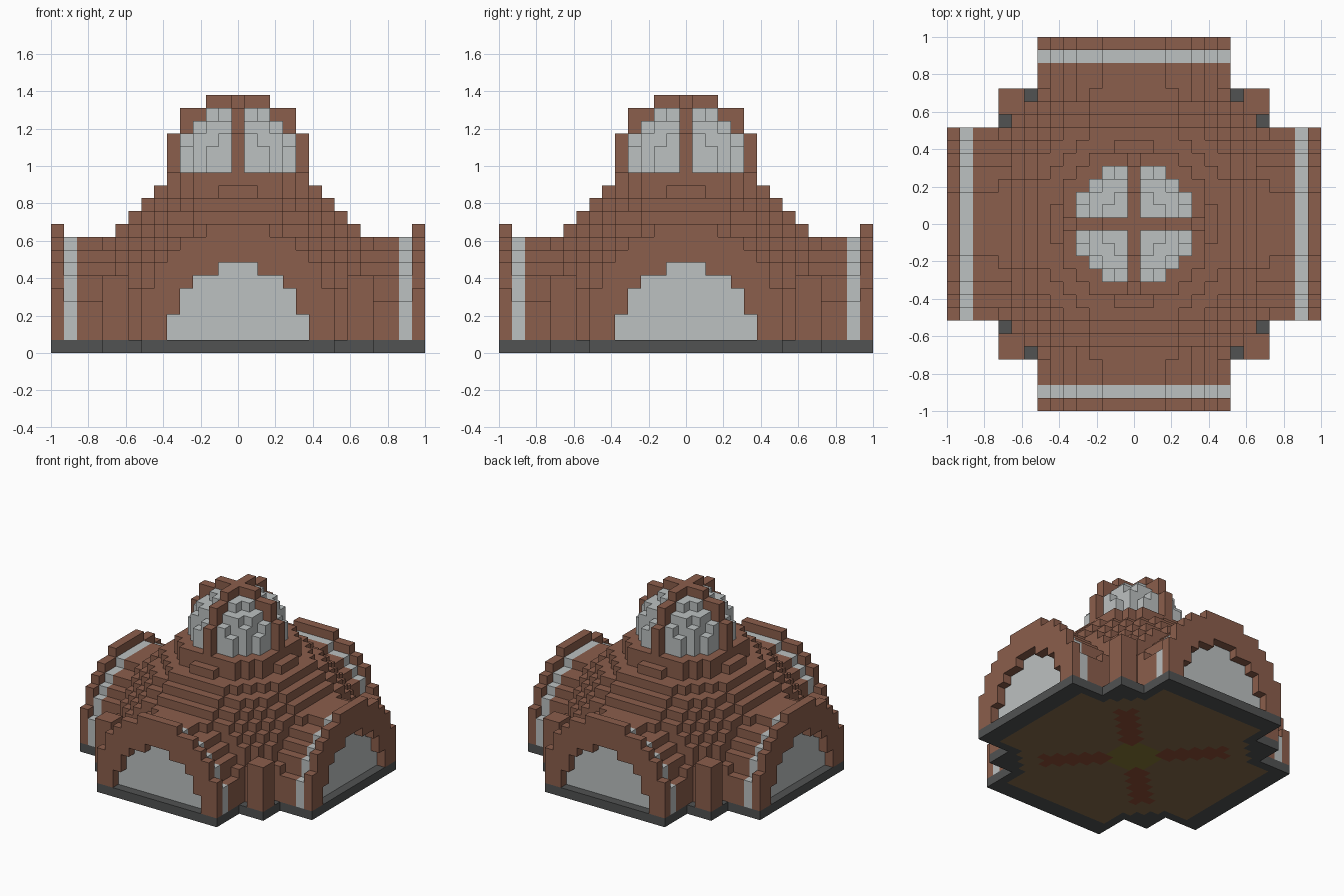
import bpy
import bmesh

N = 29                      # blocks along the longest side
V = 2.0 / N                 # block size
HALF, ARM, CORNER = 14, 7, 10

if "Cube" in bpy.data.objects:
    bpy.data.objects.remove(bpy.data.objects["Cube"], do_unlink=True)


def material(name, color):
    m = bpy.data.materials.new(name)
    m.use_nodes = True
    rgba = (*color, 1.0)
    m.diffuse_color = rgba
    m.node_tree.nodes["Principled BSDF"].inputs["Base Color"].default_value = rgba
    return m


brick = material("brown brick", (0.258, 0.112, 0.072))
glass = material("pale glass", (0.503, 0.533, 0.533))
stone = material("dark stone", (0.082, 0.085, 0.085))
planks = material("floor planks", (0.237, 0.149, 0.07))
carpet = material("red carpet", (0.266, 0.073, 0.035))
gold = material("gold floor", (0.237, 0.184, 0.035))

cells = {}                  # (i, j, layer) -> (part name, material)


def fill(part, mat, rule, layers):
    """Claim every block of the given layers that satisfies the rule."""
    for k in layers:
        for i in range(-HALF, HALF + 1):
            for j in range(-HALF, HALF + 1):
                if rule(i, j, k):
                    cells[i, j, k] = (part, mat)


# Rules: a and b are distances along the long and short axis of an arm
def split(i, j):
    return max(abs(i), abs(j)), min(abs(i), abs(j))


def footprint(i, j, k):
    a, b = split(i, j)
    return a <= CORNER or b <= ARM


def indoors(i, j, k):
    a, b = split(i, j)
    return (a <= 12 and b <= 6) or (a <= 9 and i * i + j * j <= 135)


def diagonals(i, j, k):
    a, b = split(i, j)
    return a - b <= 1 and a + b <= 13


def medallion(i, j, k):
    a, b = split(i, j)
    return a <= 2 and a + b < 4


def ball(radius_sq, centre):
    return lambda i, j, k: i * i + j * j + (k - centre) ** 2 <= radius_sq


def vault(first, last, radius_sq, rise=0):
    """Barrel vault over both arms, between two distances from the centre."""
    def rule(i, j, k):
        a, b = split(i, j)
        h = max(k - 1 - rise, 0)
        return first <= a <= last and b <= ARM and b * b + h * h <= radius_sq
    return rule


def corner_post(i, j, k):
    return 9 <= min(abs(i), abs(j)) and max(abs(i), abs(j)) <= CORNER


# Ground slab and inlaid floor
fill("base", stone, footprint, [0])
fill("floor", planks, indoors, [0])
fill("floor", carpet, diagonals, [0])
fill("floor", gold, medallion, [0])

# Main dome, four vaulted arms, glass bands and end arches
body = range(1, 13)
fill("arms", brick, vault(0, 12, 53), body)
fill("dome", brick, ball(158.5, 1), body)
fill("arm_glass", glass, vault(13, 13, 53), body)
fill("end_arches", brick, vault(14, 14, 53, rise=1), body)
opening = vault(14, 14, 27)
for key in [c for c in cells if c[2] > 0 and opening(*c)]:
    del cells[key]

# Corner posts
fill("corner_posts", brick, corner_post, range(1, 6))

# Lantern: collar, glass ball and crossed ribs
lantern = range(14, 20)
fill("lantern_collar", brick, lambda i, j, k: i * i + j * j <= 35, [13])
fill("lantern_glass", glass, ball(22, 14), lantern)
rib_ball = ball(32.5, 14)
fill("lantern_ribs", brick,
     lambda i, j, k: (i == 0 or j == 0) and rib_ball(i, j, k), lantern)


def block_faces():
    """The six outward quads of a unit block, as (direction, corners)."""
    for axis in range(3):
        u, w = (axis + 1) % 3, (axis + 2) % 3
        for sign in (-1, 1):
            direction = [0, 0, 0]
            direction[axis] = sign
            corners = []
            for s, t in ((-1, -1), (1, -1), (1, 1), (-1, 1))[::sign]:
                c = [0, 0, 0]
                c[axis], c[u], c[w] = sign / 2, s / 2, t / 2
                corners.append(c)
            yield direction, corners


FACES = list(block_faces())


def build(part):
    """Make one object from the exposed block faces of a part."""
    bm = bmesh.new()
    mesh = bpy.data.meshes.new(part)
    mats, verts = [], {}
    for pos, (owner, mat) in cells.items():
        if owner != part:
            continue
        if mat not in mats:
            mats.append(mat)
        for d, corners in FACES:
            if tuple(p + q for p, q in zip(pos, d)) in cells:
                continue
            loop = []
            for c in corners:
                x, y, z = (p + q for p, q in zip(pos, c))
                if (x, y, z) not in verts:
                    verts[x, y, z] = bm.verts.new((x * V, y * V, (z + 0.5) * V))
                loop.append(verts[x, y, z])
            bm.faces.new(loop).material_index = mats.index(mat)
    bm.to_mesh(mesh)
    bm.free()
    for m in mats:
        mesh.materials.append(m)
    bpy.context.collection.objects.link(bpy.data.objects.new(part, mesh))


for part in sorted({owner for owner, _ in cells.values()}):
    build(part)
